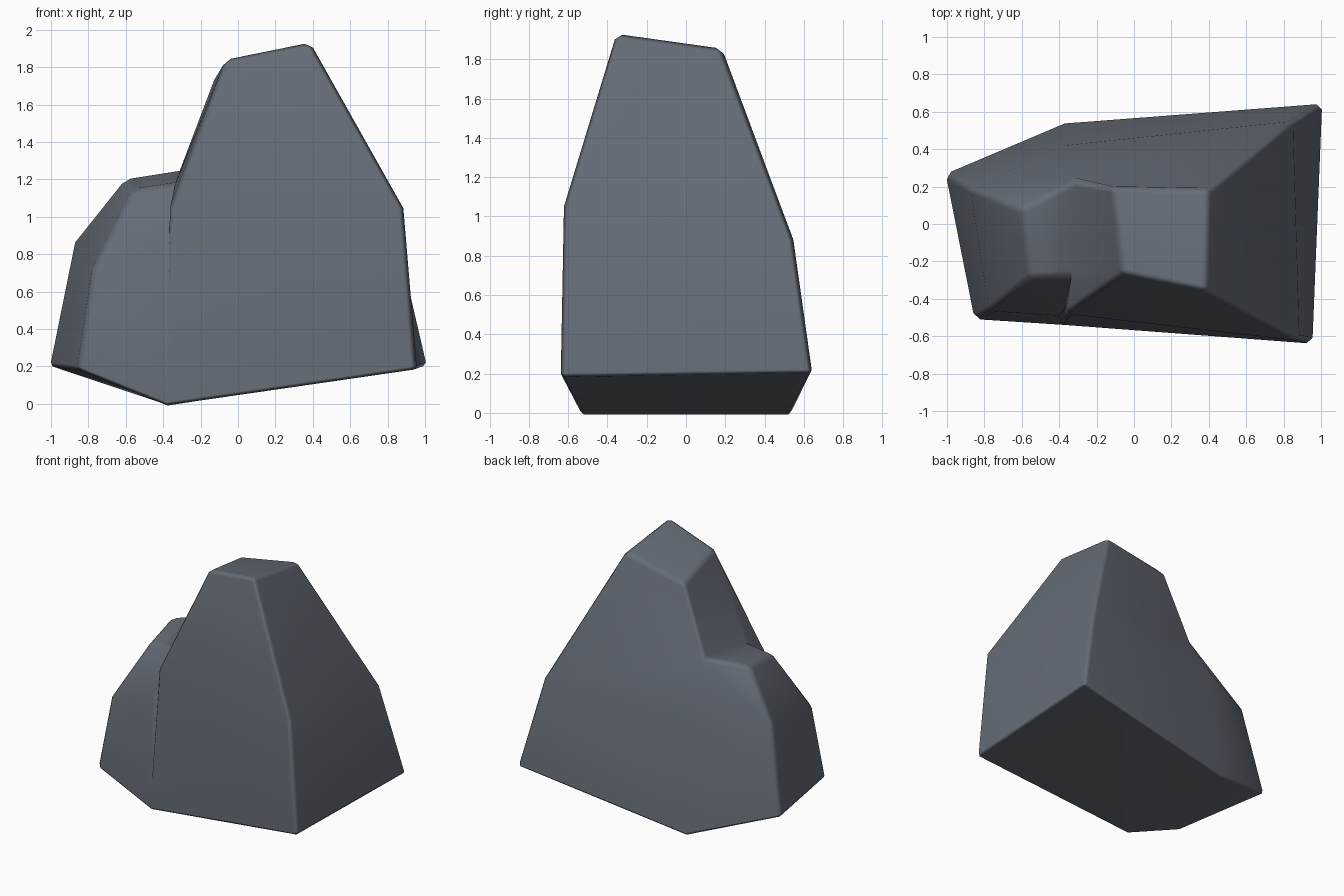
import bpy, bmesh, math

if "Cube" in bpy.data.objects:
    bpy.data.objects.remove(bpy.data.objects["Cube"])

# Corner points: (left / centre / right column)(front / back)(bottom, mid, top)
P = {
    # low shoulder on the left
    'Lf0': (-0.855, -0.51, 0.185), 'Lb0': (-1.01, 0.27, 0.205),
    'Lf1': (-0.775, -0.465, 0.72), 'Lb1': (-0.875, 0.19, 0.87),
    'Lf2': (-0.56, -0.285, 1.145), 'Lb2': (-0.605, 0.08, 1.205),
    # seam between shoulder and peak
    'Cf0': (-0.38, -0.54, -0.008), 'Cb0': (-0.37, 0.54, -0.008),
    'Cm': (-0.375, -0.492, 0.84), 'Cb1': (-0.37, 0.42, 0.90),
    'Cf1': (-0.367, -0.48, 1.03),
    'Cf2': (-0.335, -0.28, 1.18), 'Cb2': (-0.31, 0.23, 1.25),
    'Cf3': (-0.065, -0.265, 1.845), 'Cb3': (-0.12, 0.20, 1.755),
    # right side and peak
    'Rf0': (0.955, -0.64, 0.185), 'Rb0': (1.01, 0.645, 0.205),
    'Rf1': (0.885, -0.625, 1.05), 'Rb1': (0.85, 0.55, 0.88),
    'Rf3': (0.385, -0.36, 1.935), 'Rb3': (0.40, 0.182, 1.86),
}
FACES = """Lf0 Cf0 Cm Lf1|Lf1 Cm Cf2 Lf2|Cf0 Rf0 Rf1 Cf1 Cm|Cf1 Rf1 Rf3 Cf3
Lb0 Lb1 Cb1 Cb0|Lb1 Lb2 Cb2 Cb1|Cb0 Cb1 Rb1 Rb0|Cb1 Cb2 Cb3 Rb3 Rb1
Lf0 Lf1 Lb1 Lb0|Lf1 Lf2 Lb2 Lb1|Rf0 Rb0 Rb1 Rf1|Rf1 Rb1 Rb3 Rf3
Lf2 Cf2 Cb2 Lb2|Cf3 Rf3 Rb3 Cb3|Cf1 Cf3 Cb3 Cb2 Cf2|Cm Cf1 Cf2
Lf0 Lb0 Cb0 Cf0|Cf0 Cb0 Rb0 Rf0"""

bm = bmesh.new()
V = {k: bm.verts.new(p) for k, p in P.items()}
for f in FACES.replace("\n", "|").split("|"):
    bm.faces.new([V[k] for k in f.split()]).smooth = True
bmesh.ops.recalc_face_normals(bm, faces=bm.faces[:])

# Chamfer the strong outer edges (less at the base), keep the inner crease sharp
weight = bm.edges.layers.float.new('bevel_weight_edge')
for e in bm.edges:
    a = e.calc_face_angle_signed()
    if a > math.radians(30):
        e[weight] = 0.6 if all(v.co.z < 0.3 for v in e.verts) else 1.0
    elif a < -math.radians(20):
        e.smooth = False

mesh = bpy.data.meshes.new("rock")
bm.to_mesh(mesh)
bm.free()
rock = bpy.data.objects.new("rock", mesh)
bpy.context.collection.objects.link(rock)

stone = bpy.data.materials.new("slate grey stone")
stone.diffuse_color = (0.13, 0.15, 0.18, 1)
stone.use_nodes = True
stone.node_tree.nodes["Principled BSDF"].inputs["Base Color"].default_value = stone.diffuse_color
mesh.materials.append(stone)

bev = rock.modifiers.new("chamfer", 'BEVEL')
bev.limit_method = 'WEIGHT'
bev.width = 0.045
bev.segments = 1
wn = rock.modifiers.new("flat faces", 'WEIGHTED_NORMAL')
wn.keep_sharp = True
